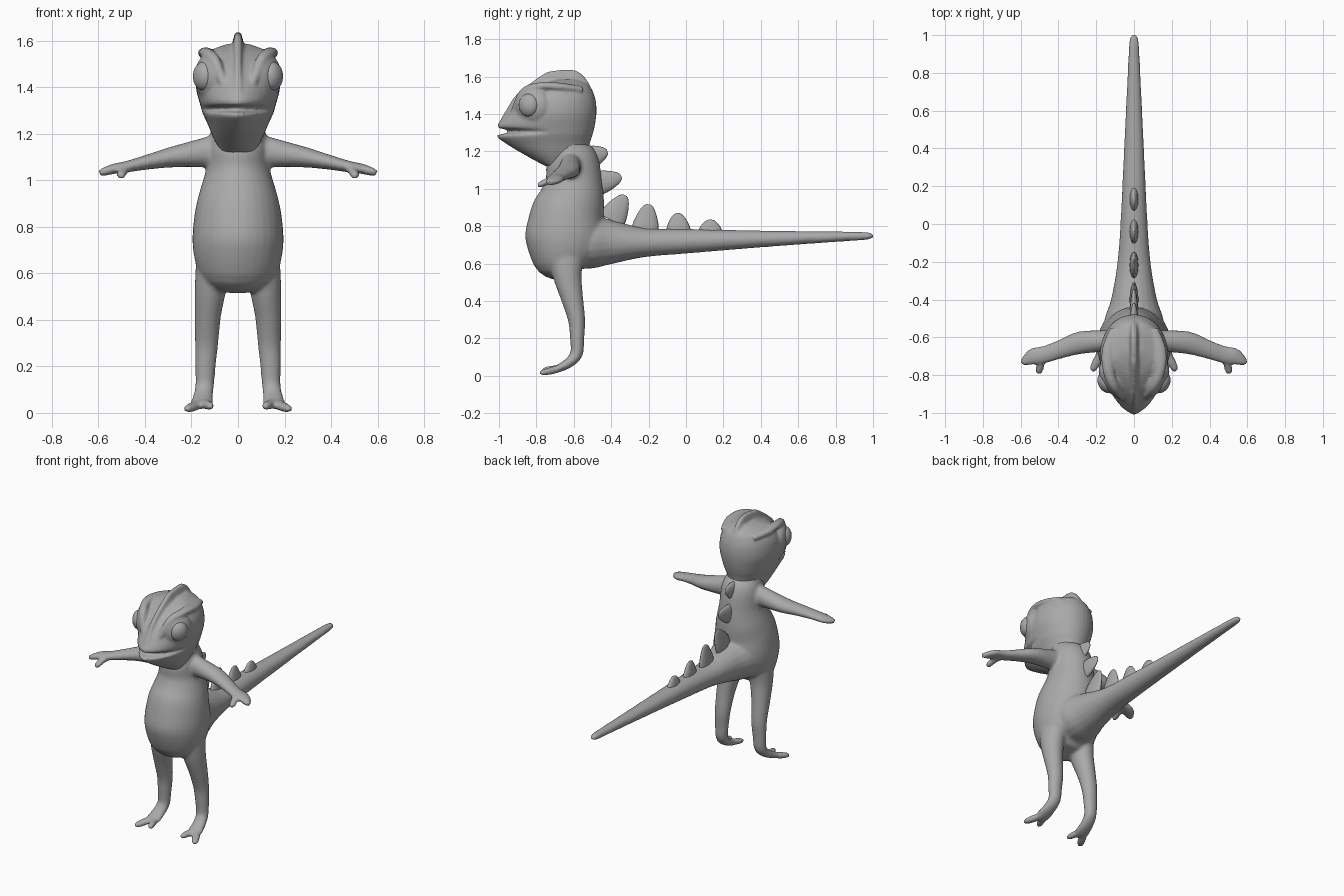
import bpy, bmesh, math
from mathutils import Vector, Matrix

if "Cube" in bpy.data.objects:
    bpy.data.objects.remove(bpy.data.objects["Cube"], do_unlink=True)

GREY = (0.4, 0.4, 0.4, 1)
skin = bpy.data.materials.new("grey skin")
skin.use_nodes = True
skin.diffuse_color = GREY
skin.node_tree.nodes["Principled BSDF"].inputs["Base Color"].default_value = GREY


def refine(rows, steps=4):
    """Catmull-Rom interpolation of section rows."""
    out = []
    for i in range(len(rows) - 1):
        quad = [rows[max(i - 1, 0)], rows[i], rows[i + 1], rows[min(i + 2, len(rows) - 1)]]
        for s in range(steps):
            t = s / steps
            out.append([b + 0.5 * t * (c - a + t * (2 * a - 5 * b + 4 * c - d + t * (3 * (b - c) + d - a)))
                        for a, b, c, d in zip(*quad)])
    return out + [list(rows[-1])]


def skin_rings(bm, rings):
    loops = [[bm.verts.new(p) for p in ring] for ring in rings]
    n = len(loops[0])
    for lo, hi in zip(loops, loops[1:]):
        for k in range(n):
            bm.faces.new((lo[k], lo[(k + 1) % n], hi[(k + 1) % n], hi[k]))
    bm.faces.new(loops[0][::-1])
    bm.faces.new(loops[-1])


def tube(bm, rows, ref, sides=20, flip=1):
    """Loft ellipses; each row is x, y, z, radius along ref, radius across."""
    rows = refine(rows)
    rings = []
    for i, (x, y, z, a, b) in enumerate(rows):
        t = (Vector(rows[min(i + 1, len(rows) - 1)][:3]) - Vector(rows[max(i - 1, 0)][:3])).normalized()
        u = Vector(ref)
        u = (u - t * u.dot(t)).normalized()
        v = t.cross(u)
        ring = [Vector((x, y, z)) + u * a * math.cos(k * math.tau / sides) + v * b * math.sin(k * math.tau / sides)
                for k in range(sides)]
        rings.append([Vector((p.x * flip, p.y, p.z)) for p in ring])
    skin_rings(bm, rings)


def finish(name, bm, voxel=0, smooth=0):
    bmesh.ops.recalc_face_normals(bm, faces=bm.faces)
    mesh = bpy.data.meshes.new(name)
    bm.to_mesh(mesh)
    bm.free()
    mesh.materials.append(skin)
    ob = bpy.data.objects.new(name, mesh)
    bpy.context.collection.objects.link(ob)
    mesh.shade_smooth()
    if voxel:
        m = ob.modifiers.new("blend", "REMESH")
        m.mode = "VOXEL"
        m.voxel_size = voxel
        m.use_smooth_shade = True
        s = ob.modifiers.new("soften", "SMOOTH")
        s.factor = 0.5
        s.iterations = smooth
    return ob


# Body: torso, tail and limbs blended into one skin
X, Y = (1, 0, 0), (0, 1, 0)
bm = bmesh.new()
tube(bm, [(0, -.64, .53, .11, .06), (0, -.655, .6, .168, .16), (0, -.645, .72, .195, .215),
          (0, -.635, .85, .187, .2), (0, -.61, .95, .165, .175), (0, -.6, 1.05, .137, .15),
          (0, -.61, 1.15, .13, .14), (0, -.63, 1.22, .115, .11), (0, -.64, 1.32, .1, .09)], X, 32)
tube(bm, [(0, -.62, .71, .165, .14), (0, -.5, .715, .155, .14), (0, -.4, .715, .122, .118),
          (0, -.22, .713, .09, .078), (0, 0, .72, .072, .066), (0, .4, .732, .053, .045),
          (0, .8, .744, .034, .028), (0, .96, .748, .026, .021), (0, 1.0, .75, .014, .012)], X)
for side in (1, -1):
    # leg and foot
    tube(bm, [(.11, -.64, .66, .07, .1), (.118, -.635, .54, .068, .078), (.13, -.61, .42, .057, .06),
              (.135, -.585, .3, .05, .046), (.14, -.582, .2, .044, .038), (.143, -.585, .12, .04, .034),
              (.15, -.62, .075, .042, .028), (.155, -.67, .045, .048, .022), (.158, -.7, .033, .045, .018)], X, flip=side)
    # two toes
    tube(bm, [(.155, -.66, .045, .028, .02), (.185, -.71, .03, .026, .02), (.21, -.755, .02, .023, .018),
              (.222, -.78, .016, .012, .011)], X, flip=side)
    tube(bm, [(.155, -.66, .045, .028, .02), (.136, -.71, .036, .023, .02), (.122, -.75, .03, .02, .018),
              (.116, -.772, .024, .011, .011)], X, flip=side)
    # arm and hand
    tube(bm, [(.05, -.61, 1.13, .06, .08), (.14, -.618, 1.12, .056, .064), (.28, -.628, 1.1, .06, .045),
              (.38, -.66, 1.08, .05, .033), (.47, -.69, 1.06, .046, .025), (.53, -.7, 1.05, .045, .022),
              (.575, -.725, 1.037, .028, .018), (.596, -.735, 1.032, .014, .012)], Y, flip=side)
    # thumb
    tube(bm, [(.48, -.7, 1.053, .024, .02), (.495, -.745, 1.038, .022, .018), (.502, -.78, 1.022, .02, .016),
              (.503, -.795, 1.017, .011, .01)], X, flip=side)
finish("body", bm, .01, 4)

# Head: horizontal slices (z, front, back, half width), pointed to the front
bm = bmesh.new()
rings = []
for z, front, back, w in refine([(1.12, -.75, -.53, .07), (1.18, -.86, -.52, .105), (1.24, -.96, -.515, .13),
                                 (1.288, -1.01, -.5, .152), (1.308, -.87, -.495, .158), (1.326, -1.005, -.49, .163),
                                 (1.39, -.975, -.48, .18), (1.45, -.93, -.48, .18), (1.5, -.88, -.49, .168),
                                 (1.55, -.8, -.515, .135), (1.585, -.7, -.57, .05)], 3):
    ring = []
    for k in range(40):
        a = k * math.tau / 40
        s, c = math.sin(a), math.cos(a)
        mid = max(-.7, front + .05)
        power = 1.3 if c > 0 else .95
        ring.append((w * math.copysign(abs(s) ** power, s), mid + (front - mid if c > 0 else mid - back) * c, z))
    rings.append(ring)
skin_rings(bm, rings)

# crest along the middle of the head: y, top height, base height, half width
rings = []
for y, top, base, w in refine([(-.985, 1.38, 1.34, .02), (-.955, 1.43, 1.36, .03), (-.9, 1.51, 1.4, .04),
                               (-.77, 1.607, 1.5, .045), (-.71, 1.63, 1.52, .045), (-.59, 1.632, 1.5, .045),
                               (-.52, 1.565, 1.45, .04), (-.492, 1.47, 1.42, .02)], 3):
    rings.append([(-w, y, base), (-w * .45, y, top - .03), (-.012, y, top), (.012, y, top),
                  (w * .45, y, top - .03), (w, y, base)])
skin_rings(bm, rings)

# brow ridges and raised eye sockets
eye_turn = math.radians(-28)
for side in (1, -1):
    tube(bm, [(.06, -.92, 1.41, .018, .018), (.1, -.87, 1.515, .024, .022), (.135, -.78, 1.548, .03, .022),
              (.135, -.67, 1.545, .036, .022), (.1, -.56, 1.53, .03, .02)], X, 12, side)
    place = (Matrix.Translation((side * .12, -.82, 1.445)) @ Matrix.Rotation(side * eye_turn, 4, "Z")
             @ Matrix.Diagonal((.055, .1, .1, 1)))
    bmesh.ops.create_uvsphere(bm, u_segments=24, v_segments=16, radius=1, matrix=place)
finish("head", bm, .008, 3)

# Eyes
for side, label in ((1, "left"), (-1, "right")):
    bm = bmesh.new()
    place = (Matrix.Translation((side * .148, -.84, 1.447)) @ Matrix.Rotation(side * eye_turn, 4, "Z")
             @ Matrix.Diagonal((.042, .058, .062, 1)))
    bmesh.ops.create_uvsphere(bm, u_segments=24, v_segments=16, radius=1, matrix=place)
    finish(label + "_eye", bm)

# Back spikes: base y, z, tip y, z, half length of the base
SPIKES = [(-.51, 1.17, -.42, 1.2, .06), (-.47, 1.03, -.345, 1.065, .065), (-.4, .83, -.325, .965, .075),
          (-.22, .77, -.2, .917, .075), (-.04, .765, -.045, .87, .068), (.13, .765, .13, .835, .066)]
for i, (y, z, ty, tz, r) in enumerate(SPIKES):
    bm = bmesh.new()
    rows = [(0, y + (ty - y) * t, z + (tz - z) * t, .024 * k, r * k)
            for t, k in ((0, 1), (.35, .88), (.7, .62), (.92, .36), (1, .14))]
    tube(bm, rows, X, 12)
    finish("back_spike_%d" % (i + 1), bm)
